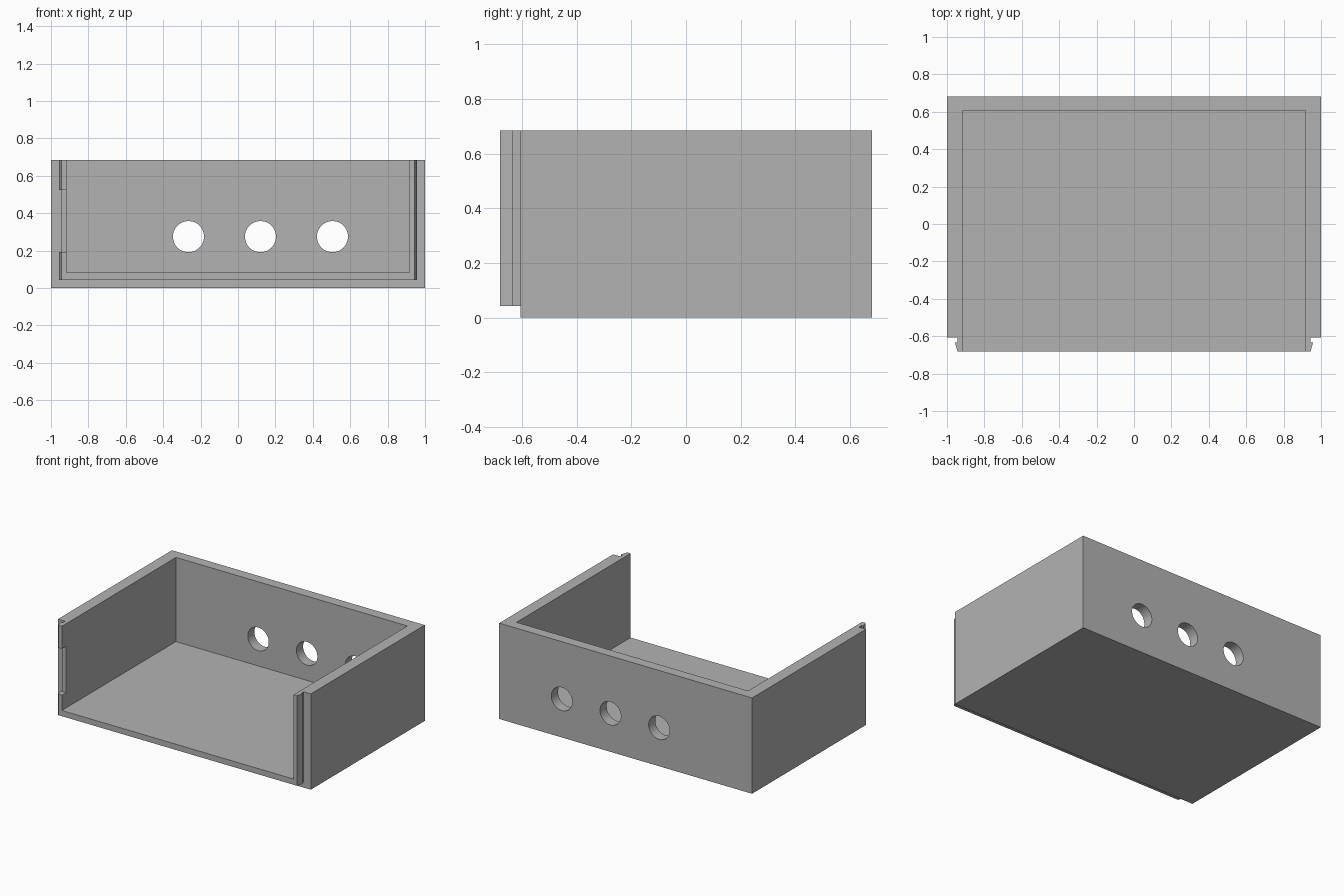
import bpy
import bmesh
import math

default = bpy.data.objects.get("Cube")
if default:
    bpy.data.objects.remove(default, do_unlink=True)

# Main dimensions
HEIGHT = 0.685
BACK = 0.682
SHOULDER = -0.606
INNER_X = 0.916
FLOOR = 0.083
LIP_BOTTOM = 0.042
RIDGE = -0.634

grey = bpy.data.materials.new("plain grey")
grey.use_nodes = True
colour = (0.45, 0.45, 0.45, 1)
grey.diffuse_color = colour
grey.node_tree.nodes["Principled BSDF"].inputs["Base Color"].default_value = colour


def prism(name, outline, z0, z1):
    """Extrude a plan outline upwards from z0 to z1."""
    bm = bmesh.new()
    face = bm.faces.new([bm.verts.new((x, y, z0)) for x, y in outline])
    grown = bmesh.ops.extrude_face_region(bm, geom=[face])["geom"]
    top = [v for v in grown if isinstance(v, bmesh.types.BMVert)]
    bmesh.ops.translate(bm, verts=top, vec=(0, 0, z1 - z0))
    bmesh.ops.recalc_face_normals(bm, faces=bm.faces)
    mesh = bpy.data.meshes.new(name)
    bm.to_mesh(mesh)
    bm.free()
    mesh.materials.append(grey)
    obj = bpy.data.objects.new(name, mesh)
    bpy.context.collection.objects.link(obj)
    return obj


def box(name, x0, x1, y0, y1, z0, z1):
    return prism(name, [(x0, y0), (x1, y0), (x1, y1), (x0, y1)], z0, z1)


def combine(target, tool, operation):
    """Apply one boolean step and remove the helper."""
    mod = target.modifiers.new(operation.lower(), "BOOLEAN")
    mod.operation = operation
    mod.solver = "EXACT"
    mod.object = tool
    tool.hide_render = True
    graph = bpy.context.evaluated_depsgraph_get()
    result = bpy.data.meshes.new_from_object(target.evaluated_get(graph))
    target.modifiers.clear()
    target.data = result
    bpy.data.objects.remove(tool, do_unlink=True)


# Solid outer block
tray = box("open_front_enclosure", -1, 1, SHOULDER, BACK, 0, HEIGHT)

# Front lip with a snap ridge along both sides
half = [(0.944, -BACK), (0.957, RIDGE), (0.944, RIDGE), (0.944, -0.5)]
lip = prism("snap_lip", half + [(-x, y) for x, y in reversed(half)], LIP_BOTTOM, HEIGHT)
combine(tray, lip, "UNION")

# Cavity, open at the top and front
cavity = box("cavity", -INNER_X, INNER_X, -1, 0.607, FLOOR, 1)
combine(tray, cavity, "DIFFERENCE")

# Latch notch in the right lip
notch = box("latch_notch", -1.1, -0.85, -1, RIDGE, 0.192, 0.524)
combine(tray, notch, "DIFFERENCE")

# Three round holes through the back wall
for x in (-0.265, 0.12, 0.505):
    bpy.ops.mesh.primitive_cylinder_add(
        vertices=48, radius=0.083, depth=0.4,
        location=(x, 0.65, 0.275), rotation=(math.pi / 2, 0, 0))
    hole = bpy.context.object
    hole.name = "round_hole"
    hole.data.materials.append(grey)
    combine(tray, hole, "DIFFERENCE")

# Smooth hole walls, sharp box edges
bpy.ops.object.select_all(action="DESELECT")
tray.select_set(True)
bpy.context.view_layer.objects.active = tray
bpy.ops.object.shade_smooth_by_angle(angle=math.radians(20))
